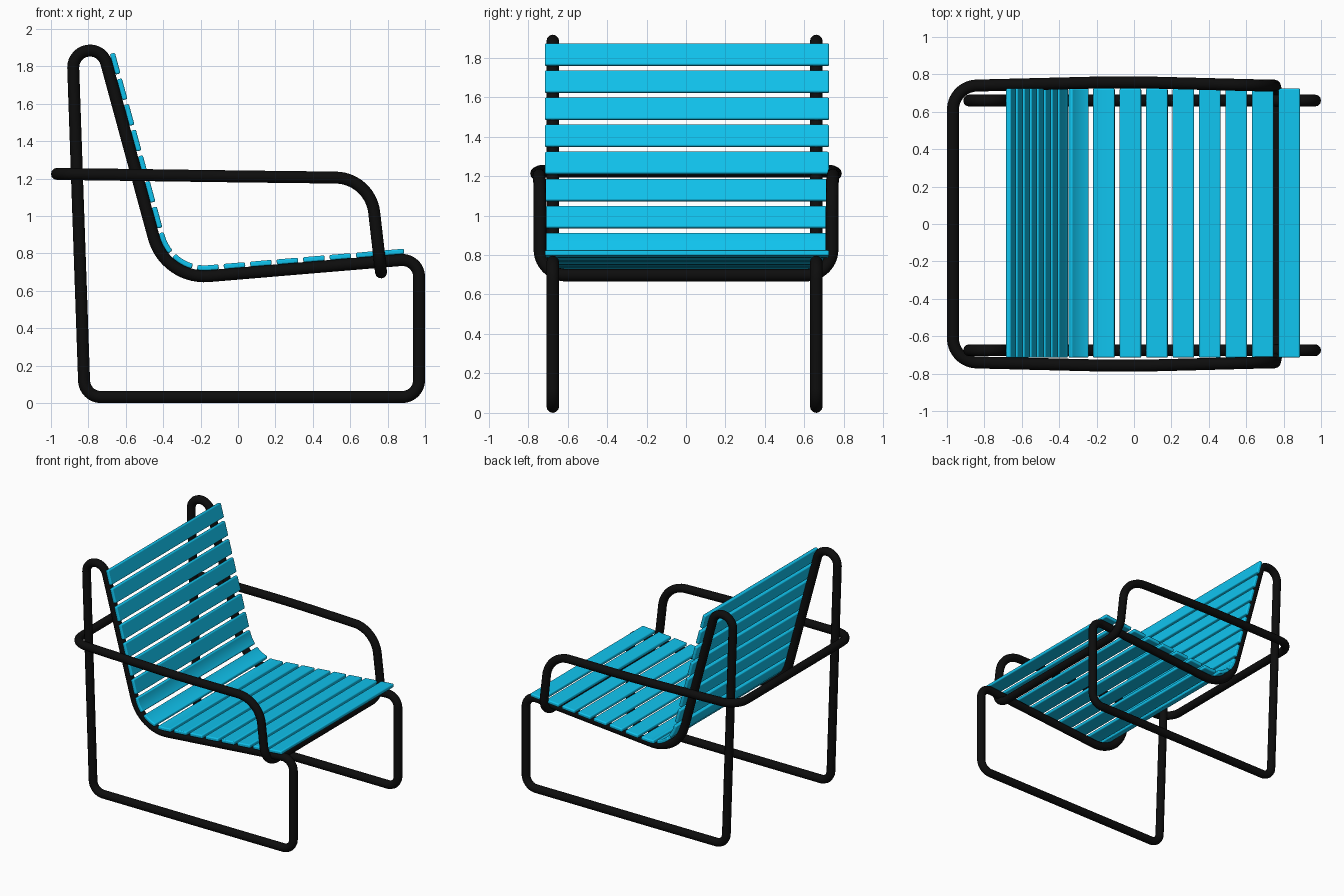
import bpy, bmesh, math
from mathutils import Vector

if "Cube" in bpy.data.objects:
    bpy.data.objects.remove(bpy.data.objects["Cube"])

TUBE_R = 0.032


def material(name, color):
    m = bpy.data.materials.new(name)
    m.diffuse_color = (*color, 1)
    m.use_nodes = True
    m.node_tree.nodes["Principled BSDF"].inputs["Base Color"].default_value = m.diffuse_color
    return m


BLACK = material("black_paint", (0.004, 0.004, 0.004))
CYAN = material("cyan_slats", (0.005, 0.55, 0.86))


def fillet(p, prev, nxt, r, n=14):
    """Arc points that round the corner p with radius r."""
    p, prev, nxt = Vector(p), Vector(prev), Vector(nxt)
    a, b = (prev - p).normalized(), (nxt - p).normalized()
    half = a.angle(b) / 2
    d = r / math.tan(half)
    c = p + (a + b).normalized() * r / math.sin(half)
    u, v = (p + a * d - c).normalized(), (p + b * d - c).normalized()
    return [c + u.slerp(v, i / n).normalized() * r for i in range(n + 1)]


def tube(name, corners):
    """Closed round tube through rounded corners (point, radius)."""
    pts, n = [], len(corners)
    for i, (p, r) in enumerate(corners):
        pts += fillet(p, corners[i - 1][0], corners[(i + 1) % n][0], r)
    cu = bpy.data.curves.new(name, 'CURVE')
    cu.dimensions = '3D'
    cu.bevel_depth = TUBE_R
    cu.bevel_resolution = 4
    sp = cu.splines.new('POLY')
    sp.points.add(len(pts) - 1)
    for q, co in zip(sp.points, pts):
        q.co = (*co, 1)
    sp.use_cyclic_u = True
    sp.use_smooth = True
    ob = bpy.data.objects.new(name, cu)
    bpy.context.collection.objects.link(ob)
    cu.materials.append(BLACK)
    bpy.ops.object.select_all(action='DESELECT')
    ob.select_set(True)
    bpy.context.view_layer.objects.active = ob
    bpy.ops.object.convert(target='MESH')
    return bpy.context.object


# Side frames: one bent loop on each side
side = [(-0.82, 0.032, 0.09), (-0.908, 2.567, 0.09), (-0.389, 0.659, 0.28),
        (0.968, 0.7725, 0.09), (0.968, 0.032, 0.09)]
for label, y in (("right", -0.675), ("left", 0.66)):
    tube("side_frame_" + label, [((x, y, z), r) for x, z, r in side])

# Armrest loop: behind the back, along both sides, down and under the seat
half = [(-0.968, 0.737, 1.225, 0.13), (-0.05, 0.76, 1.212, 8.0),
        (0.707, 0.74, 1.203, 0.21), (0.765, 0.74, 0.698, 0.13)]
loop = [((x, y, z), r) for x, y, z, r in half]
loop += [((x, -y, z), r) for x, y, z, r in reversed(half)]
tube("armrest_loop", loop)

# Slats: short strips that follow the back and seat line
start, bend, end = Vector((-0.672, 0, 1.87)), Vector((-0.355, 0, 0.706)), Vector((0.888, 0, 0.811))
path = [start] + fillet(bend, start, end, 0.235, 24) + [end]
lengths = [(b - a).length for a, b in zip(path, path[1:])]
TOTAL = sum(lengths)


def along(s):
    """Point and upward normal at distance s on the slat line."""
    for a, b, l in zip(path, path[1:], lengths):
        if s <= l or b is path[-1]:
            t = (b - a).normalized()
            return a + t * s, Vector((-t.z, 0, t.x))
        s -= l


COUNT, WIDTH, THICK, Y0, Y1 = 17, 0.115, 0.028, -0.715, 0.725
pitch = (TOTAL - WIDTH) / (COUNT - 1)
for k in range(COUNT):
    samples = [along(k * pitch + WIDTH * i / 6) for i in range(7)]
    profile = [p + n * THICK / 2 for p, n in samples]
    profile += [p - n * THICK / 2 for p, n in reversed(samples)]
    bm = bmesh.new()
    face = bm.faces.new([bm.verts.new((q.x, Y0, q.z)) for q in profile])
    ext = bmesh.ops.extrude_face_region(bm, geom=[face])
    bmesh.ops.translate(bm, vec=(0, Y1 - Y0, 0),
                        verts=[g for g in ext["geom"] if isinstance(g, bmesh.types.BMVert)])
    bmesh.ops.recalc_face_normals(bm, faces=bm.faces)
    me = bpy.data.meshes.new("slat")
    bm.to_mesh(me)
    bm.free()
    me.materials.append(CYAN)
    ob = bpy.data.objects.new(f"slat_{k + 1:02d}", me)
    bpy.context.collection.objects.link(ob)
    bev = ob.modifiers.new("soft_edges", 'BEVEL')
    bev.width = 0.008
    bev.segments = 3
    bev.limit_method = 'ANGLE'
    bev.angle_limit = math.radians(50)
    bpy.ops.object.select_all(action='DESELECT')
    ob.select_set(True)
    bpy.context.view_layer.objects.active = ob
    bpy.ops.object.shade_smooth_by_angle(angle=math.radians(40))
